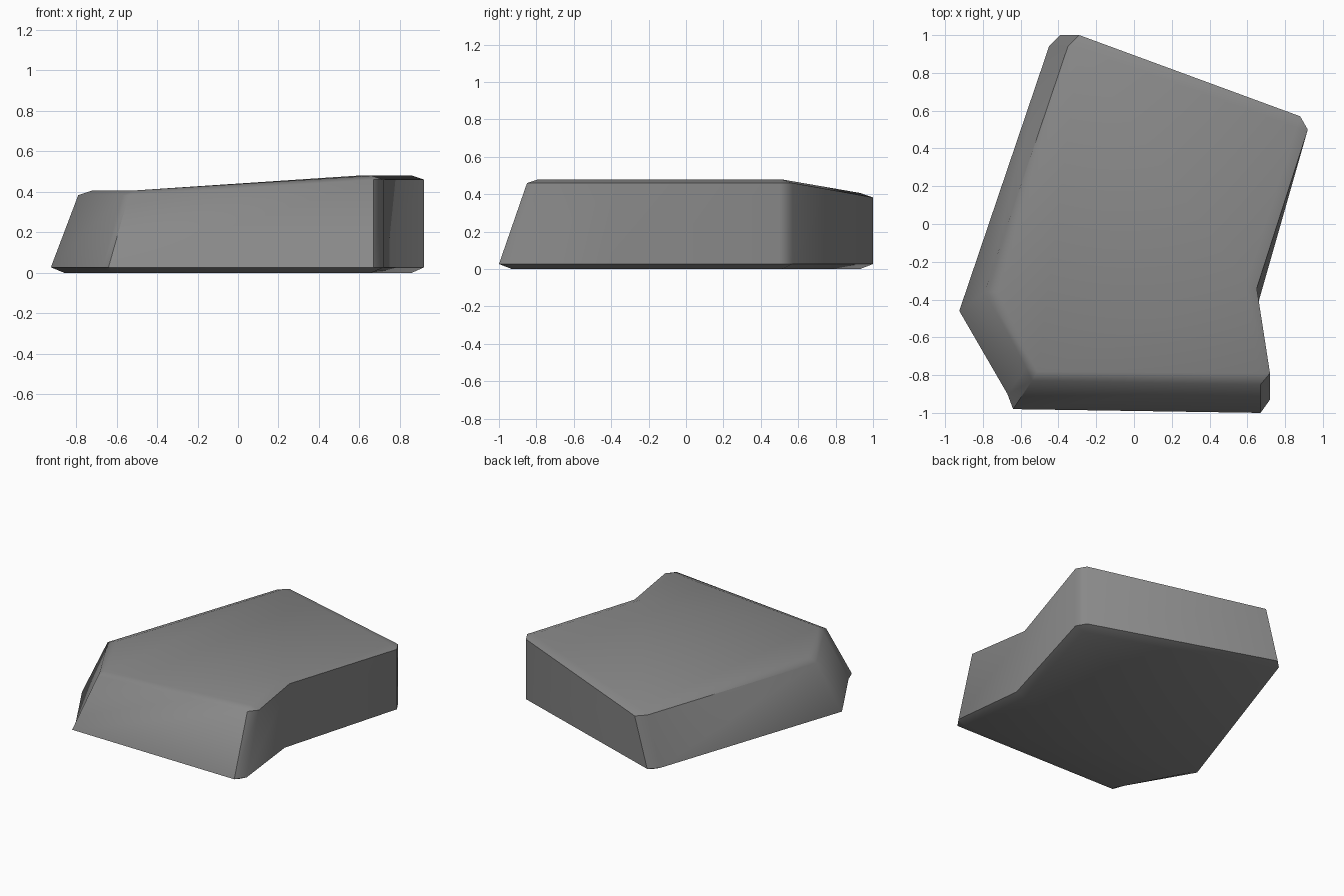
import bpy, bmesh, math

if "Cube" in bpy.data.objects:
    bpy.data.objects.remove(bpy.data.objects["Cube"])

# Outlines run anticlockwise from the front right corner.
# Rim outlines have two points at each chamfered corner, caps have one.
low_rim = [(.67, -1), (.72, -.93), (.66, -.41), (.92, .50), (.88, .57),
           (-.39, 1), (-.45, .94), (-.925, -.46), (-.67, -.90), (-.64, -.98)]
high_rim = [(.67, -.85), (.72, -.79), (.65, -.34), (.92, .50), (.88, .57),
            (-.29, 1), (-.35, .94), (-.79, -.36), (-.57, -.76), (-.54, -.83)]
low_cap = [(.66, -.93), (.60, -.40), (.86, .51), (-.39, .93), (-.86, -.455), (-.61, -.92)]
high_cap = [(.66, -.79), (.59, -.33), (.86, .51), (-.29, .93), (-.72, -.36), (-.51, -.78)]
corner = [0, 0, 1, 2, 2, 3, 3, 4, 5, 5]      # cap corner next to each rim point

bm = bmesh.new()


def ring(points, z_right, z_left):
    """The right half of the slab stands higher than the left."""
    half = len(points) // 2
    return [bm.verts.new((x, y, z_right if i < half else z_left))
            for i, (x, y) in enumerate(points)]


base = ring(low_cap, 0, 0)
lower = ring(low_rim, .027, .027)
upper = ring(high_rim, .46, .383)
top = ring(high_cap, .48, .407)

# Flat caps
bm.faces.new(top)
bm.faces.new(base[::-1])
# Side walls and chamfers
for i in range(10):
    j = (i + 1) % 10
    bm.faces.new((lower[i], lower[j], upper[j], upper[i]))
    a, b = corner[i], corner[j]
    if a == b:
        bm.faces.new((upper[i], upper[j], top[a]))
        bm.faces.new((lower[j], lower[i], base[a]))
    else:
        bm.faces.new((upper[i], upper[j], top[b], top[a]))
        bm.faces.new((lower[j], lower[i], base[a], base[b]))
bmesh.ops.recalc_face_normals(bm, faces=bm.faces)

mesh = bpy.data.meshes.new("stone_slab")
bm.to_mesh(mesh)
bm.free()
slab = bpy.data.objects.new("stone_slab", mesh)
bpy.context.collection.objects.link(slab)

# Stone colour
grey = bpy.data.materials.new("stone grey")
grey.diffuse_color = (.25, .25, .25, 1)
grey.use_nodes = True
grey.node_tree.nodes["Principled BSDF"].inputs["Base Color"].default_value = grey.diffuse_color
mesh.materials.append(grey)

# Soft corners, crisp top edge
bpy.context.view_layer.objects.active = slab
slab.select_set(True)
bpy.ops.object.shade_smooth_by_angle(angle=math.radians(50))
